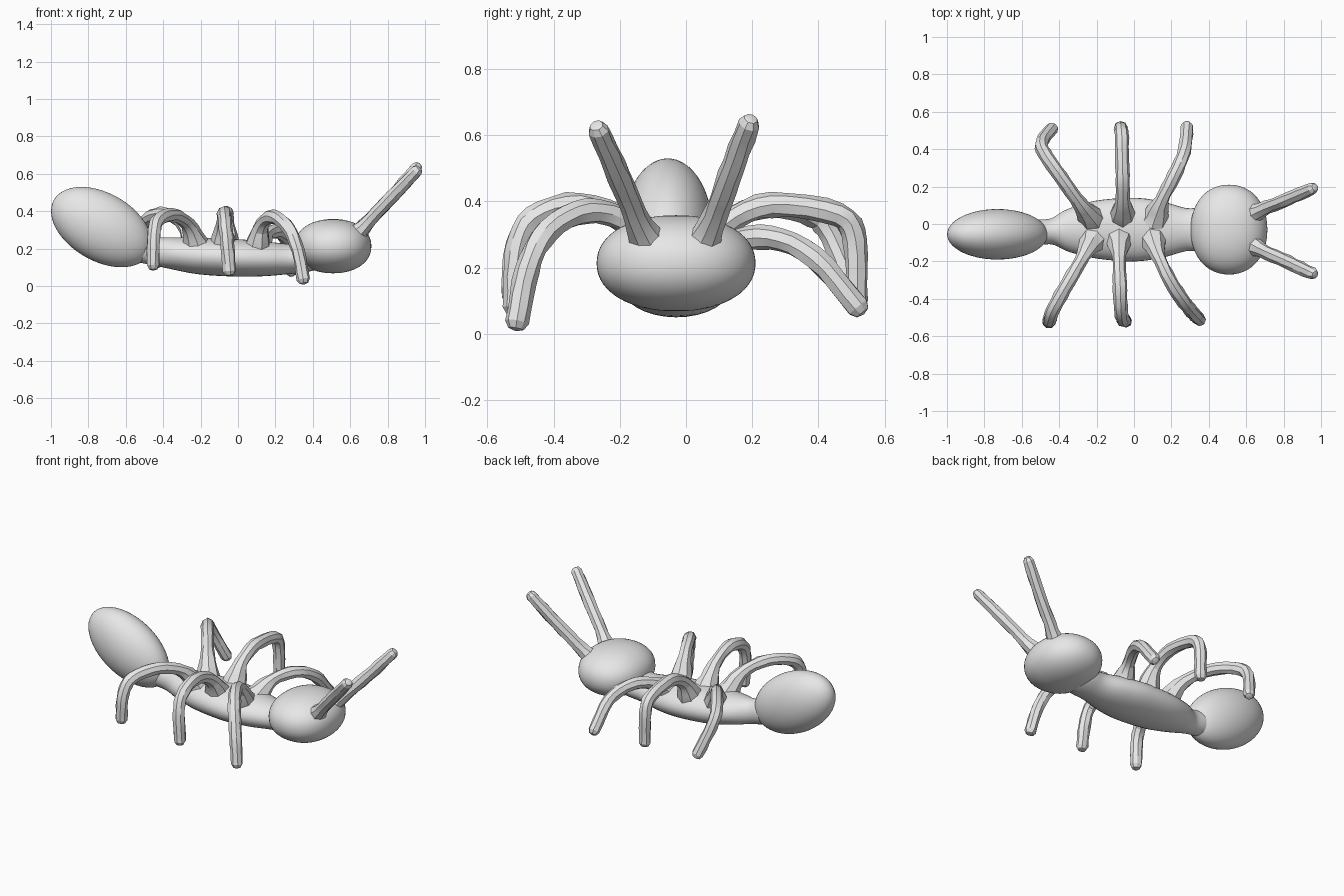
import bpy, bmesh, math, random
from mathutils import Vector, Matrix

cube = bpy.data.objects.get("Cube")
if cube:
    bpy.data.objects.remove(cube, do_unlink=True)

random.seed(4)

grey = bpy.data.materials.new("plain_grey")
grey.diffuse_color = (0.8, 0.8, 0.8, 1)
grey.use_nodes = True
grey.node_tree.nodes["Principled BSDF"].inputs["Base Color"].default_value = (0.8, 0.8, 0.8, 1)


def finish(name, bm, angle):
    """Turn a bmesh into a shaded, coloured object."""
    bmesh.ops.recalc_face_normals(bm, faces=bm.faces)
    mesh = bpy.data.meshes.new(name)
    bm.to_mesh(mesh)
    bm.free()
    mesh.materials.append(grey)
    ob = bpy.data.objects.new(name, mesh)
    bpy.context.collection.objects.link(ob)
    bpy.ops.object.select_all(action='DESELECT')
    ob.select_set(True)
    bpy.context.view_layer.objects.active = ob
    bpy.ops.object.shade_smooth_by_angle(angle=math.radians(angle))
    return ob


def ellipsoid(name, centre, radii, tilt=0.0, power=2.0):
    """Slightly squared ellipsoid, tilted about y."""
    bm = bmesh.new()
    bmesh.ops.create_uvsphere(bm, u_segments=48, v_segments=28, radius=1)
    for v in bm.verts:
        norm = sum(abs(c) ** power for c in v.co) ** (1 / power)
        v.co = Vector(c / norm * r for c, r in zip(v.co, radii))
    bm.transform(Matrix.Translation(centre) @ Matrix.Rotation(math.radians(tilt), 4, 'Y'))
    return finish(name, bm, 60)


def spline(stations, steps):
    """Catmull-Rom through rows of x, y, z, side radius, up radius."""
    rows = [Vector(s) for s in stations]
    rows = [rows[0] * 2 - rows[1]] + rows + [rows[-1] * 2 - rows[-2]]
    out = []
    for a, b, c, d in zip(rows, rows[1:], rows[2:], rows[3:]):
        for i in range(steps):
            t = i / steps
            out.append(0.5 * (2 * b + (c - a) * t + (2 * a - 5 * b + 4 * c - d) * t * t
                              + (3 * b - a - 3 * c + d) * t ** 3))
    out.append(rows[-2])
    return out


def loft(name, stations, sides, steps, angle, jitter=0.0):
    """Skin rings along a path, with a small rounded tip."""
    rows = spline(stations, steps)
    pts = [Vector(r[:3]) for r in rows]
    bm = bmesh.new()
    rings, up = [], Vector((0, 0, 1))
    for i, row in enumerate(rows):
        tan = (pts[min(i + 1, len(pts) - 1)] - pts[max(i - 1, 0)]).normalized()
        side = up.cross(tan).normalized()
        up = tan.cross(side).normalized()
        ring = []
        for k in range(sides):
            a = 2 * math.pi * k / sides
            s = 1 + random.uniform(-jitter, jitter)
            ring.append(bm.verts.new(pts[i] + (side * math.cos(a) * row[3]
                                               + up * math.sin(a) * row[4]) * s))
        rings.append(ring)
    # Tapered end ring and point
    r = rows[-1][3]
    rings.append([bm.verts.new(pts[-1] + tan * r * 0.6 + (v.co - pts[-1]) * 0.65) for v in rings[-1]])
    tip = bm.verts.new(pts[-1] + tan * r * 0.8)
    for a, b in zip(rings, rings[1:]):
        for k in range(sides):
            j = (k + 1) % sides
            bm.faces.new((a[k], a[j], b[j], b[k]))
    for k in range(sides):
        bm.faces.new((rings[-1][k], rings[-1][(k + 1) % sides], tip))
    bm.faces.new(rings[0])
    return finish(name, bm, angle)


def limb(name, points, root, mid, end):
    """Knobbly tube with a flared root."""
    n = len(points) - 1
    radii = [root] + [mid + (end - mid) * i / n for i in range(1, n + 1)]
    loft(name, [(*p, r, r) for p, r in zip(points, radii)], 8, 4, 22, 0.09)


# Body: abdomen, thorax, head
ellipsoid("abdomen", (-0.73, -0.055, 0.315), (0.293, 0.135, 0.181), tilt=30)
ellipsoid("head", (0.508, -0.03, 0.213), (0.205, 0.24, 0.145), power=2.15)
loft("thorax", [
    (-0.52, -0.045, 0.20, 0.07, 0.075),
    (-0.44, -0.04, 0.185, 0.07, 0.075),
    (-0.35, -0.035, 0.175, 0.115, 0.085),
    (-0.20, -0.03, 0.16, 0.155, 0.098),
    (0.00, -0.03, 0.15, 0.17, 0.10),
    (0.15, -0.03, 0.145, 0.15, 0.092),
    (0.28, -0.03, 0.145, 0.115, 0.08),
    (0.36, -0.03, 0.155, 0.12, 0.08),
    (0.42, -0.03, 0.17, 0.12, 0.08)], 32, 5, 60)

# Legs, root to foot; +y side first
legs = {
    "front_leg_far": [(0.11, 0.02, 0.19), (0.15, 0.13, 0.27), (0.215, 0.26, 0.29),
                      (0.27, 0.39, 0.23), (0.285, 0.52, 0.08)],
    "middle_leg_far": [(-0.06, 0.04, 0.2), (-0.06, 0.12, 0.33), (-0.06, 0.26, 0.39),
                       (-0.065, 0.46, 0.36), (-0.07, 0.51, 0.28), (-0.07, 0.515, 0.1)],
    "back_leg_far": [(-0.22, 0.02, 0.2), (-0.29, 0.11, 0.33), (-0.39, 0.25, 0.385),
                     (-0.48, 0.38, 0.36), (-0.49, 0.44, 0.29), (-0.44, 0.51, 0.12)],
    "front_leg_near": [(0.10, -0.08, 0.19), (0.13, -0.17, 0.33), (0.19, -0.30, 0.37),
                       (0.27, -0.42, 0.31), (0.32, -0.48, 0.19), (0.35, -0.51, 0.035)],
    "middle_leg_near": [(-0.08, -0.08, 0.2), (-0.08, -0.17, 0.33), (-0.075, -0.32, 0.39),
                        (-0.07, -0.46, 0.35), (-0.06, -0.51, 0.25), (-0.045, -0.52, 0.08)],
    "back_leg_near": [(-0.22, -0.08, 0.2), (-0.27, -0.17, 0.33), (-0.35, -0.31, 0.38),
                      (-0.43, -0.45, 0.35), (-0.45, -0.51, 0.27), (-0.455, -0.525, 0.11)],
}
for name, points in legs.items():
    limb(name, points, 0.08, 0.04, 0.035)

# Antennae
for name, y0, y1, y2, z2 in (("antenna_far", 0.03, 0.075, 0.19, 0.635),
                             ("antenna_near", -0.09, -0.14, -0.265, 0.615)):
    limb(name, [(0.60, y0, 0.24), (0.68, y1, 0.325), (0.82, (y1 + y2) / 2, 0.475),
                (0.955, y2, z2)], 0.075, 0.044, 0.034)
